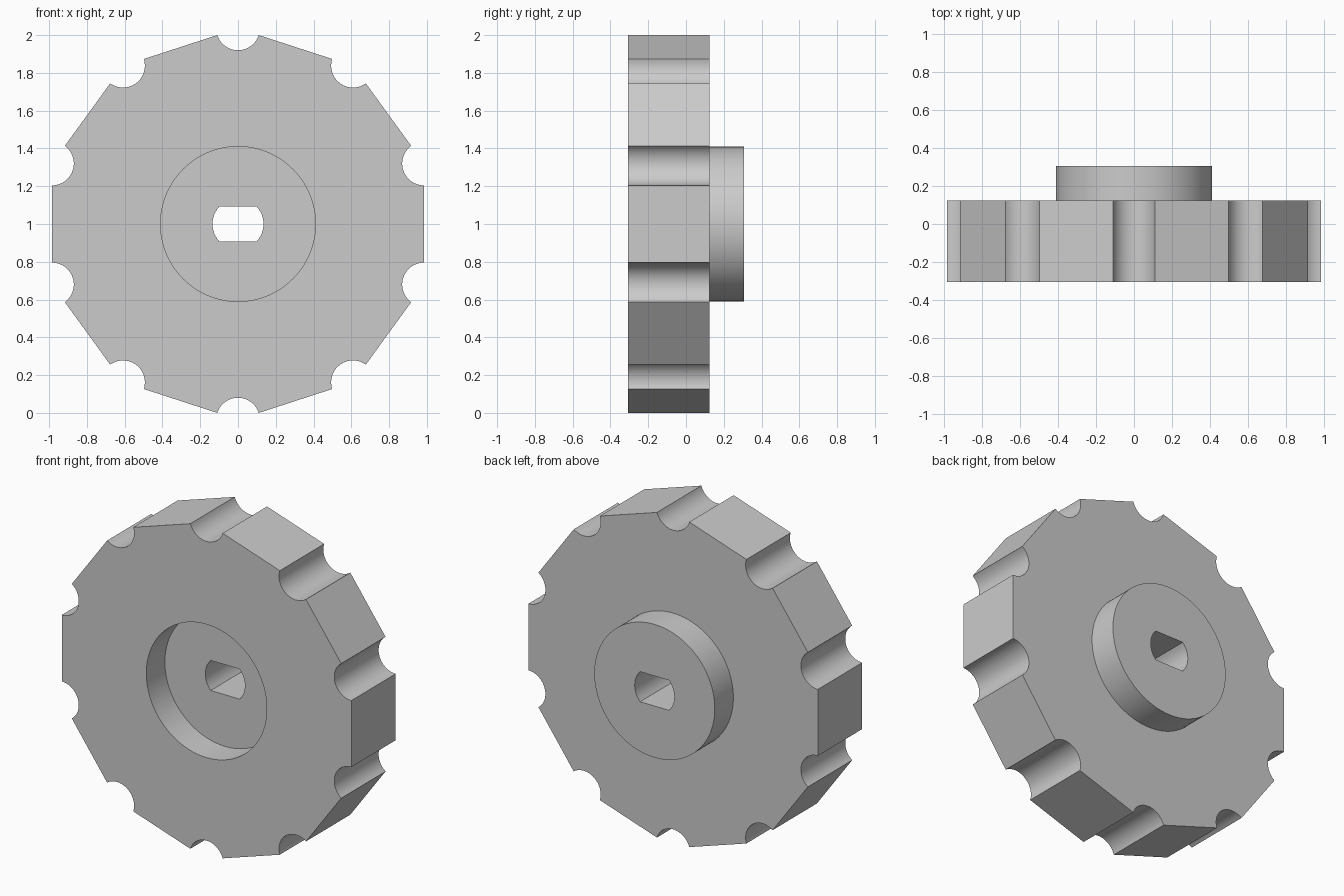
import bpy
import bmesh
from math import sin, cos, pi, radians, asin

cube = bpy.data.objects.get("Cube")
if cube:
    bpy.data.objects.remove(cube, do_unlink=True)

SIDES = 10
APOTHEM = 0.985
CORNER = APOTHEM / cos(pi / SIDES)
NOTCH = 0.1157
HUB = 0.41
BORE, FLAT = 0.135, 0.0925
FRONT, FLOOR, BACK, HUB_END = -0.306, -0.125, 0.125, 0.306

grey = bpy.data.materials.new("plain grey")
grey.use_nodes = True
grey.diffuse_color = (0.6, 0.6, 0.6, 1)
grey.node_tree.nodes["Principled BSDF"].inputs["Base Color"].default_value = (0.6, 0.6, 0.6, 1)


def arc(cx, cz, r, start, end, steps):
    """Points along an arc, both ends included."""
    angles = [start + (end - start) * i / steps for i in range(steps + 1)]
    return [(cx + r * cos(a), cz + r * sin(a)) for a in angles]


def prism(name, outline, y0, y1):
    """Extrude an x-z outline from y0 to y1, centred at height 1."""
    bm = bmesh.new()
    face = bm.faces.new([bm.verts.new((x, y0, z + 1)) for x, z in outline])
    moved = bmesh.ops.extrude_face_region(bm, geom=[face], use_keep_orig=True)["geom"]
    bmesh.ops.translate(bm, vec=(0, y1 - y0, 0),
                        verts=[v for v in moved if isinstance(v, bmesh.types.BMVert)])
    bmesh.ops.recalc_face_normals(bm, faces=bm.faces)
    mesh = bpy.data.meshes.new(name)
    bm.to_mesh(mesh)
    bm.free()
    mesh.materials.append(grey)
    obj = bpy.data.objects.new(name, mesh)
    bpy.context.collection.objects.link(obj)
    return obj


def combine(target, tool, operation):
    """Apply a boolean and remove the tool."""
    mod = target.modifiers.new(operation, "BOOLEAN")
    mod.operation, mod.solver, mod.object = operation, "EXACT", tool
    bpy.context.view_layer.objects.active = target
    bpy.ops.object.modifier_apply(modifier=mod.name)
    bpy.data.objects.remove(tool, do_unlink=True)


# Ten-sided wheel with a round notch at every corner
outline = []
half = pi / 2 - pi / SIDES
for i in range(SIDES):
    a = pi / 2 + i * 2 * pi / SIDES
    outline += arc(CORNER * cos(a), CORNER * sin(a), NOTCH,
                   a + pi + half, a + pi - half, 20)
wheel = prism("notched_wheel", outline, FRONT, BACK)

# Raised hub behind and matching recess in front
disc = arc(0, 0, HUB, 0, 2 * pi, 96)[:-1]
combine(wheel, prism("hub", disc, 0, HUB_END), "UNION")
combine(wheel, prism("recess", disc, FRONT - 0.2, FLOOR), "DIFFERENCE")

# Shaft hole with two flats
t = asin(FLAT / BORE)
slot = arc(0, 0, BORE, -t, t, 12) + arc(0, 0, BORE, pi - t, pi + t, 12)
combine(wheel, prism("shaft_hole", slot, -1, 1), "DIFFERENCE")

bpy.ops.object.select_all(action="DESELECT")
wheel.select_set(True)
bpy.context.view_layer.objects.active = wheel
bpy.ops.object.shade_smooth_by_angle(angle=radians(30))
